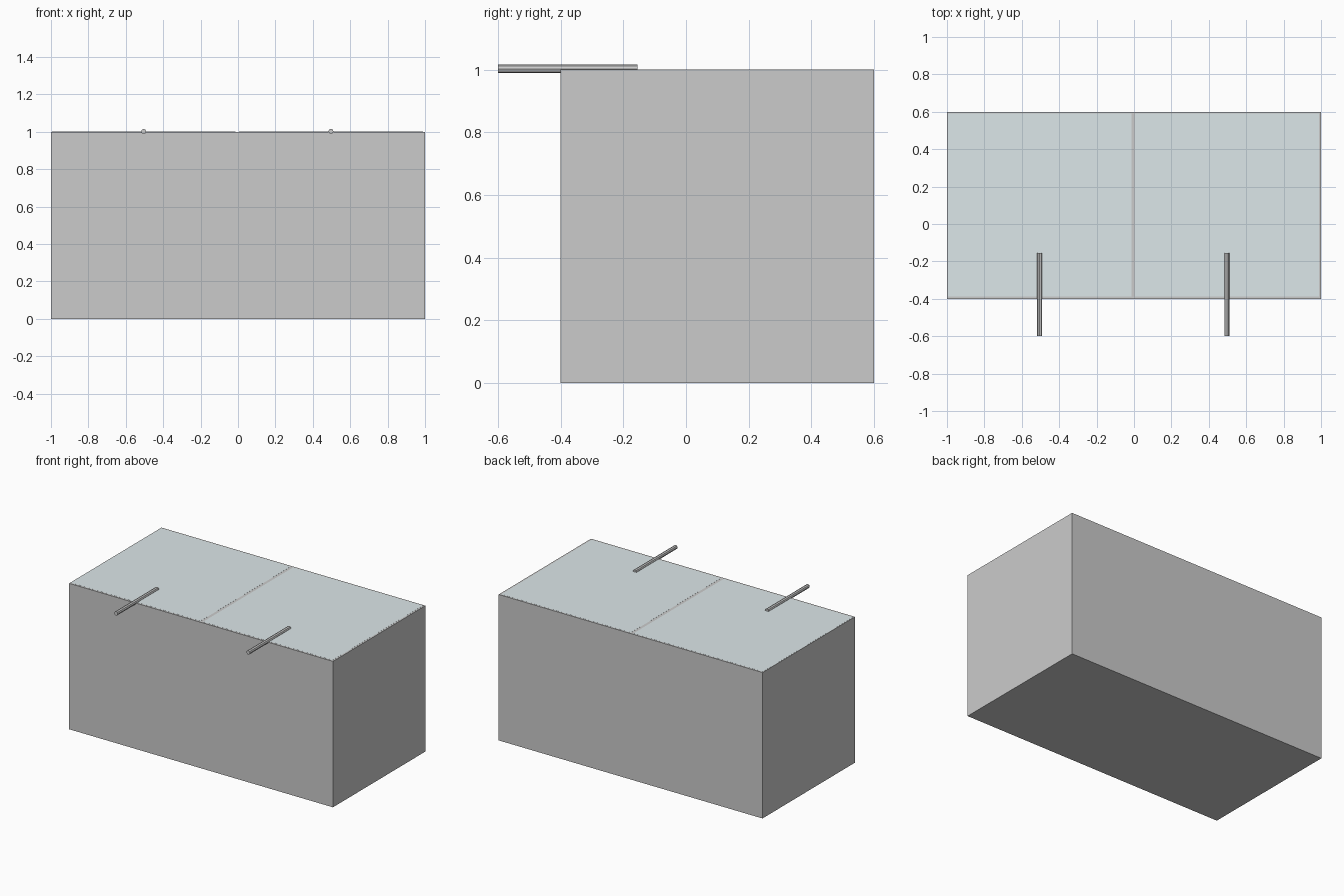
import bpy
from math import pi

if "Cube" in bpy.data.objects:
    bpy.data.objects.remove(bpy.data.objects["Cube"])


def box(name, lo, hi):
    bpy.ops.mesh.primitive_cube_add(size=1, location=[(a + b) / 2 for a, b in zip(lo, hi)])
    ob = bpy.context.object
    ob.name = name
    ob.scale = [b - a for a, b in zip(lo, hi)]
    bpy.ops.object.transform_apply(location=False, rotation=False, scale=True)
    return ob


# Cabinet body
box("cabinet_body", (-1, -0.4, 0), (1, 0.6, 1))

# Pale panel material
pale = bpy.data.materials.new("pale_panel")
pale.diffuse_color = (0.72, 0.80, 0.82, 1)
pale.use_nodes = True
pale.node_tree.nodes["Principled BSDF"].inputs["Base Color"].default_value = pale.diffuse_color

# Two lids set flush in the top, each with a round bar handle over the front edge
for side, x0, x1 in (("left", -0.995, -0.014), ("right", 0.006, 0.988)):
    lid = box(f"{side}_lid", (x0, -0.388, 0.985), (x1, 0.59, 1.0005))
    lid.data.materials.append(pale)

    bpy.ops.mesh.primitive_cylinder_add(
        vertices=8, radius=0.0135, depth=0.445,
        location=((x0 + x1) / 2, -0.3775, 1.002), rotation=(pi / 2, 0, 0))
    bpy.context.object.name = f"{side}_handle"
